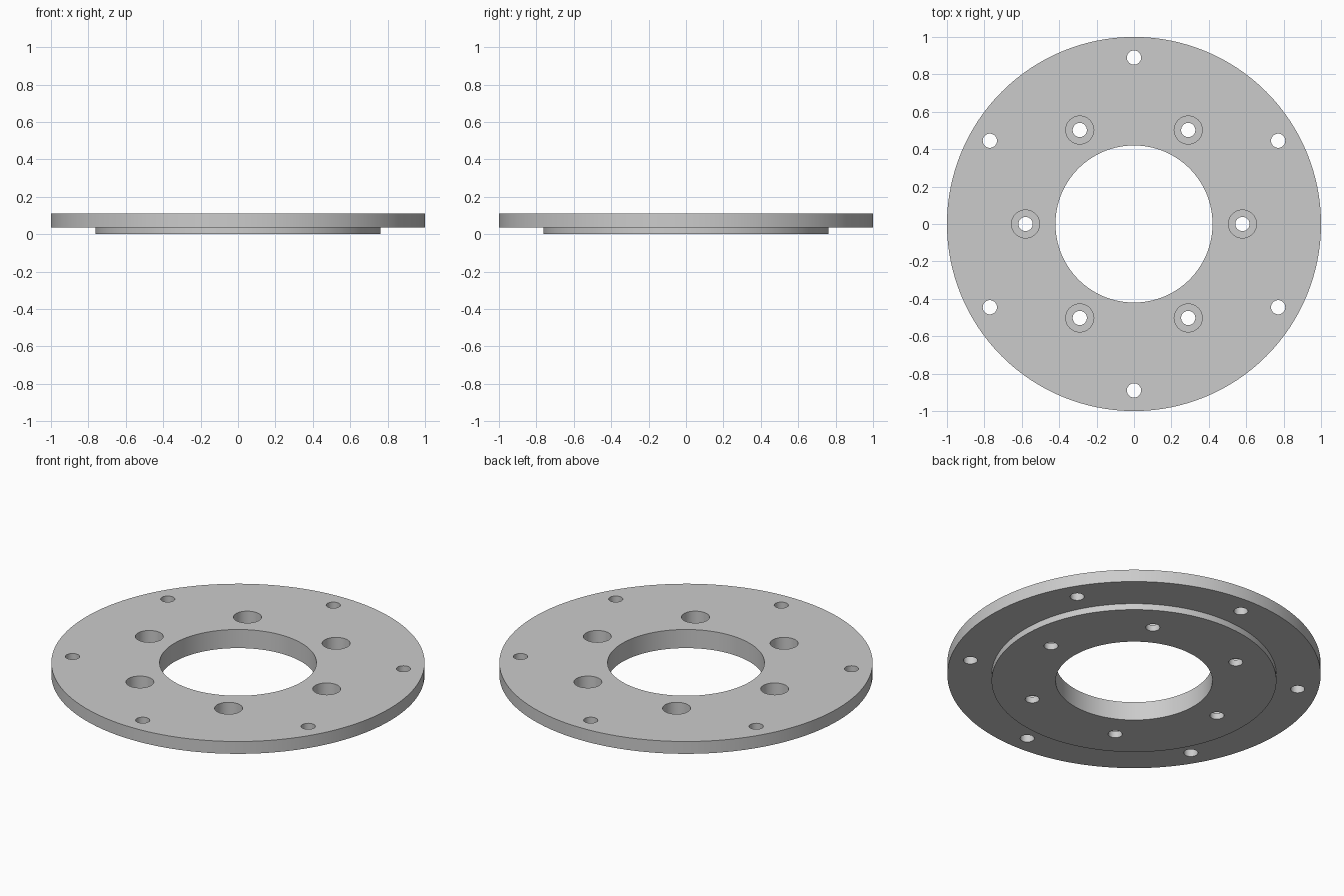
import bpy, bmesh, math
from mathutils import Matrix, Vector

cube = bpy.data.objects.get("Cube")
if cube:
    bpy.data.objects.remove(cube, do_unlink=True)

TOP, STEP = 0.11, 0.037          # top face and flange underside
OUTER_R, BOSS_R, BORE_R = 1.0, 0.763, 0.42
HOLE_R, COUNTERBORE_R = 0.038, 0.075


def lathe(bm, profile, segments, centre=(0, 0), closed=False):
    """Revolve (radius, height) points about a vertical axis at centre."""
    rings = []
    for r, z in profile:
        rings.append([bm.verts.new((centre[0] + r * math.cos(math.tau * i / segments),
                                    centre[1] + r * math.sin(math.tau * i / segments), z))
                      for i in range(segments)])
    pairs = list(zip(rings, rings[1:]))
    if closed:
        pairs.append((rings[-1], rings[0]))
    else:
        bm.faces.new(rings[0])
        bm.faces.new(rings[-1])
    for a, b in pairs:
        for i in range(segments):
            j = (i + 1) % segments
            bm.faces.new((a[i], a[j], b[j], b[i]))


def finish(name, bm):
    bmesh.ops.recalc_face_normals(bm, faces=bm.faces[:])
    mesh = bpy.data.meshes.new(name)
    bm.to_mesh(mesh)
    bm.free()
    obj = bpy.data.objects.new(name, mesh)
    bpy.context.collection.objects.link(obj)
    return obj


# Flanged ring with a raised boss underneath
bm = bmesh.new()
lathe(bm, [(BORE_R, 0), (BOSS_R, 0), (BOSS_R, STEP), (OUTER_R, STEP),
           (OUTER_R, TOP), (BORE_R, TOP)], 128, closed=True)
plate = finish("flange_plate", bm)

# Cutters: six counterbored holes inside, six plain holes outside
bm = bmesh.new()
for k in range(6):
    a = math.radians(60 * k)
    lathe(bm, [(HOLE_R, -0.1), (HOLE_R, STEP), (COUNTERBORE_R, STEP), (COUNTERBORE_R, 0.2)],
          40, (0.58 * math.cos(a), 0.58 * math.sin(a)))
    a += math.radians(30)
    lathe(bm, [(HOLE_R, -0.1), (HOLE_R, 0.2)], 40, (0.89 * math.cos(a), 0.89 * math.sin(a)))
cutter = finish("bolt_hole_cutter", bm)
cutter.hide_render = True

# Drill the holes
bpy.ops.object.select_all(action='DESELECT')
bpy.context.view_layer.objects.active = plate
plate.select_set(True)
drill = plate.modifiers.new("bolt_holes", 'BOOLEAN')
drill.operation = 'DIFFERENCE'
drill.solver = 'EXACT'
drill.object = cutter
bpy.ops.object.modifier_apply(modifier=drill.name)
bpy.data.objects.remove(cutter, do_unlink=True)

# Plain grey metal
grey = bpy.data.materials.new("light_grey_metal")
grey.use_nodes = True
colour = (0.6, 0.6, 0.6, 1)
grey.diffuse_color = colour
grey.node_tree.nodes["Principled BSDF"].inputs["Base Color"].default_value = colour
plate.data.materials.clear()
plate.data.materials.append(grey)
bpy.ops.object.shade_smooth_by_angle(angle=math.radians(30))
